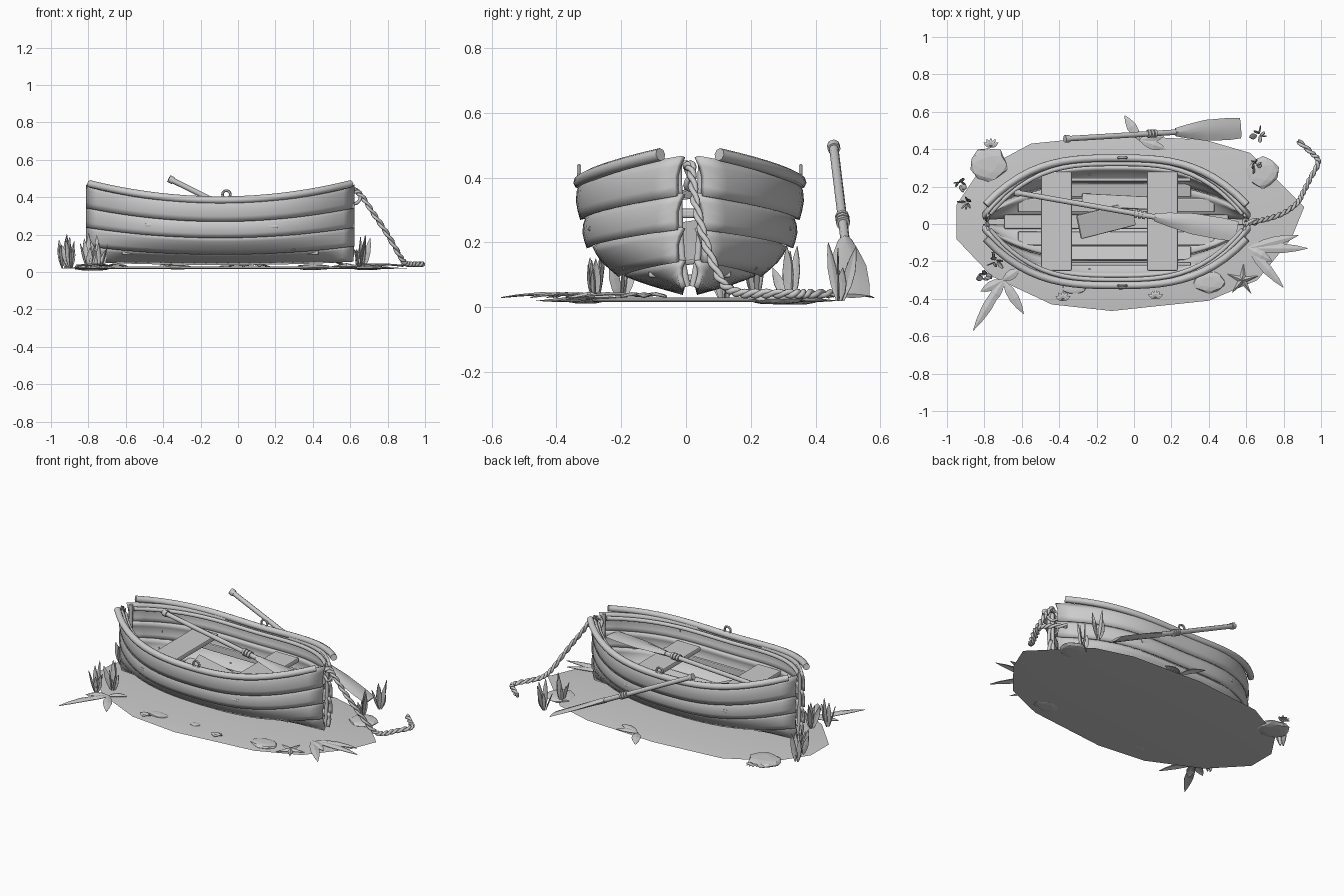
import bpy, bmesh, math, random
from mathutils import Vector, Matrix

if "Cube" in bpy.data.objects:
    bpy.data.objects.remove(bpy.data.objects["Cube"])

random.seed(4)
CX, CY, HL = -0.095, 0.012, 0.712      # boat centre and half length


def mesh(name, verts, faces, smooth=True, thick=0, offset=0):
    me = bpy.data.meshes.new(name)
    me.from_pydata([tuple(v) for v in verts], [], faces)
    bm = bmesh.new()
    bm.from_mesh(me)
    bmesh.ops.recalc_face_normals(bm, faces=bm.faces)
    bm.to_mesh(me)
    bm.free()
    ob = bpy.data.objects.new(name, me)
    bpy.context.collection.objects.link(ob)
    if thick:
        m = ob.modifiers.new("thickness", "SOLIDIFY")
        m.thickness, m.offset = thick, offset
    if smooth:
        bpy.context.view_layer.objects.active = ob
        bpy.ops.object.select_all(action="DESELECT")
        ob.select_set(True)
        bpy.ops.object.shade_smooth_by_angle(angle=math.radians(35))
    return ob


def grid(name, rows, **kw):
    n = len(rows[0])
    verts = [p for r in rows for p in r]
    faces = [(i * n + j, i * n + j + 1, (i + 1) * n + j + 1, (i + 1) * n + j)
             for i in range(len(rows) - 1) for j in range(n - 1)]
    return mesh(name, verts, faces, **kw)


def tube(name, pts, r, sides=8):
    cu = bpy.data.curves.new(name, "CURVE")
    cu.dimensions = "3D"
    cu.bevel_depth, cu.bevel_resolution, cu.use_fill_caps = r, max(0, sides // 2 - 2), True
    sp = cu.splines.new("POLY")
    sp.points.add(len(pts) - 1)
    for p, q in zip(sp.points, pts):
        p.co = (*q, 1)
    ob = bpy.data.objects.new(name, cu)
    bpy.context.collection.objects.link(ob)
    return ob


def box(name, loc, size, rot=(0, 0, 0), bevel=0.006):
    bpy.ops.mesh.primitive_cube_add(size=1, location=loc, rotation=rot)
    ob = bpy.context.object
    ob.name = name
    ob.scale = size
    bpy.ops.object.transform_apply(location=False, rotation=False)
    if bevel:
        m = ob.modifiers.new("bevel", "BEVEL")
        m.width, m.segments = bevel, 2
    return ob


# Shallow sand patch, faceted outline with a slightly domed top
outline = [(.91, .09), (.62, .38), (.38, .45), (-.1, .475), (-.55, .43), (-.83, .28), (-.95, .1),
           (-.95, -.08), (-.76, -.28), (-.44, -.43), (-.12, -.465), (.4, -.41), (.66, -.3), (.84, -.08)]
n = len(outline)
V = [(x * s, y * s, z) for s, z in ((.85, .016), (1, .02), (.8, .031)) for x, y in outline]
F = [(k * n + i, k * n + (i + 1) % n, (k + 1) * n + (i + 1) % n, (k + 1) * n + i)
     for k in range(2) for i in range(n)]
F += [tuple(range(n)), tuple(range(2 * n, 3 * n))]
mesh("sand_patch", V, F)

# Hull: four lapped planks per side, (half width, mid z, end z) at each edge
edges = [(.03, .05, .065), (.2, .105, .145), (.292, .19, .245), (.312, .278, .35), (.332, .385, .465)]


def hull(side, t, e, out=0):
    w, zm, ze = e
    y = .02 + (w - .02) * (1 - abs(t) ** 3) + out
    return Vector((CX + t * HL, CY + side * y, zm + (ze - zm) * t * t))


def lerp(a, b, f):
    return [p + (q - p) * f for p, q in zip(a, b)]


N = 24
for side in (-1, 1):
    for k in range(4):
        rows = []
        for i in range(N + 1):
            t = -1 + 2 * i / N
            row = []
            for j in range(5):
                f = -.06 + 1.06 * j / 4
                row.append(hull(side, t, lerp(edges[k], edges[k + 1], f),
                                .018 * (1 - f) * (k > 0) + .012 * math.sin(math.pi * max(f, 0))))
            rows.append(row)
        ob = grid("hull_plank", rows, thick=.018)
    # Gunwale outer rail and inner rail
    ts = [-.98 + 1.96 * i / N for i in range(N + 1)]
    tube("outer_rail", [(CX + t * HL, CY + side * (.075 + .265 * (1 - abs(t) ** 3)),
                         .385 + .09 * t * t) for t in ts], .02)
    tube("inner_rail", [hull(side, t * .97, edges[4], -.022) - Vector((0, 0, .025)) for t in ts], .013)
    # Ribs at the ends, closing plank tips
    for t in (-.97, .97):
        tube("end_rib", [hull(side, t, e, -.012) for e in edges], .012, 6)
    # Rowlock ring on a peg
    x, y = -.062, CY + side * .342
    bpy.ops.mesh.primitive_torus_add(location=(x, y, .415), rotation=(math.pi / 2, 0, 0), major_radius=.021,
                                     minor_radius=.007, major_segments=14, minor_segments=6)
    bpy.context.object.name = "rowlock_ring"
    box("rowlock_base", (x, y, .392), (.055, .018, .024))
    # Nail heads, cracks and repair pieces on the planking
    for t in (-.8, -.2, .48):
        for k in (1, 2, 3):
            box("plank_nail", hull(side, t, lerp(edges[k], edges[k + 1], .45), .016), (.01, .01, .014), bevel=0)
    for t in (-.52, .39):
        box("repair_patch", hull(side, t, lerp(edges[2], edges[3], .5), .02), (.06, .02, .018),
            rot=(0, 0, side * -.8 * t * t * (1 if t > 0 else -1)))

# Floor boards and cross seats
for i, (y, l, z) in enumerate([(-.17, .8, .12), (-.09, 1.05, .1), (0, 1.2, .09), (.09, 1.05, .1), (.17, .8, .12)]):
    box("floor_board", (CX, CY + y, z), (l, .075, .022), rot=(y * 1.2, 0, 0))
for y in (-.225, .225):
    box("seat_riser", (CX, CY + y, .23), (.8, .02, .04))
for x in (-.415, .152):
    box("seat", (x, CY + .003, .29), (.165, .53, .03), bevel=.008)
box("loose_board", (-.15, .02, .2), (.32, .13, .02), rot=(.15, .35, .25))
box("loose_board", (-.1, .12, .17), (.36, .07, .02), rot=(-.1, -.12, -.05))


# Oars: round shaft, knob, cord wraps and tapering blade
def oar(a, b, wrap):
    a, b = Vector(a), Vector(b)
    d = b - a
    L = d.length
    X = d.normalized()
    Y = Vector((0, 0, 1)).cross(X).normalized()
    M = Matrix((X, Y, X.cross(Y))).transposed()
    P = lambda x, y=0, z=0: a + M @ Vector((x * L, y, z))
    tube("oar_shaft", [P(.01), P(.7)], .0145)
    tube("oar_knob", [P(0), P(.025)], .02)
    for k in range(3):
        tube("oar_wrap", [P(wrap + k * .018), P(wrap + k * .018 + .013)], .022)
    rows = []
    for x, w, h in ((.63, .022, .017), (.7, .038, .016), (.8, .056, .012), (.93, .059, .009), (1, .054, .007)):
        prof = [(-1, 0), (-.5, .7), (0, 1), (.5, .7), (1, 0), (.5, -.7), (0, -1), (-.5, -.7)]
        rows.append([P(x, w * p, h * q) for p, q in prof])
    V = [v for r in rows for v in r]
    F = [(i * 8 + j, i * 8 + (j + 1) % 8, i * 8 + 8 + (j + 1) % 8, i * 8 + 8 + j) for i in range(4) for j in range(8)]
    mesh("oar_blade", V, F + [tuple(range(8)), tuple(range(32, 40))])


oar((-.64, .17, .4), (.55, -.04, .335), .54)
oar((-.37, .455, .5), (.57, .512, .035), .47)

# Mooring rope: two twisted strands along a smoothed path, plus a loop at the bow
path = [Vector(p) for p in ((.6, 0, .44), (.65, .015, .42), (.72, .03, .32), (.8, .06, .2), (.87, .11, .08),
                            (.9, .16, .045), (.94, .24, .042), (.985, .33, .042), (.95, .38, .042), (.865, .455, .042))]
pts = []
for i in range(len(path) - 1):
    p0, p1, p2, p3 = (path[max(0, min(len(path) - 1, i + k))] for k in (-1, 0, 1, 2))
    for s in range(10):
        u = s / 10
        pts.append(.5 * (2 * p1 + (p2 - p0) * u + (2 * p0 - 5 * p1 + 4 * p2 - p3) * u * u
                         + (3 * p1 - p0 - 3 * p2 + p3) * u ** 3))
for ph in (0, math.pi):
    strand = []
    for i, p in enumerate(pts[:-1]):
        d = (pts[i + 1] - p).normalized()
        s = d.cross(Vector((0, 0, 1))).normalized()
        a = i * .8 + ph
        strand.append(p + (s * math.cos(a) + s.cross(d) * math.sin(a)) * .007)
    tube("rope_strand", strand, .009, 6)
tube("rope_loop", [(.62 + .035 * math.cos(a), .012 + .012 * math.sin(a * 2), .405 + .04 * math.sin(a))
                   for a in [i * math.tau / 16 for i in range(17)]], .009, 6)


# Leaves: a tapering creased strip from root to tip
def leaf(name, root, tip, width, sag=0):
    root, tip = Vector(root), Vector(tip)
    d = tip - root
    ang = random.uniform(0, math.tau)
    ref = Vector((math.cos(ang), math.sin(ang), 0)) if abs(d.z) > .05 else Vector((0, 0, 1))
    s = d.cross(ref).normalized()
    nrm = s.cross(d).normalized()
    rows = []
    for f, w in ((0, .2), (.3, .9), (.55, 1), (.8, .6), (1, .03)):
        c = root + d * f + nrm * sag * math.sin(f * math.pi)
        rows.append([c - s * w * width, c + nrm * width * w * .25, c + s * w * width])
    grid(name, rows, smooth=False, thick=.003)


def clump(x, y, h, count=6):
    for k in range(count):
        a = k * math.tau / count + random.random()
        r = random.uniform(.02, .055)
        leaf("reed_leaf", (x + .01 * math.cos(a), y + .01 * math.sin(a), .02),
             (x + r * math.cos(a), y + r * math.sin(a), h * random.uniform(.6, 1)), .016)


for x, y, h in ((-.93, .215, .21), (-.895, .115, .18), (-.8, -.28, .21), (-.74, -.2, .2), (.65, .32, .19), (.665, .475, .2)):
    clump(x, y, h)

# Flat seaweed fronds on the ground: root, then tips
for root, tips in (((-.7, -.3), ((-.86, -.57), (-.59, -.48), (-.77, -.43), (-.61, -.24), (-.82, -.36))),
                   ((.61, -.13), ((.93, -.13), (.8, -.34), (.88, -.06), (.74, -.2))),
                   ((.03, .45), ((-.05, .58), (.17, .4), (.16, .47)))):
    for t in tips:
        leaf("seaweed_frond", (*root, .032), (*t, .03), .026, .008)


# Flat rocks
def rock(x, y, rx, ry, h):
    bpy.ops.mesh.primitive_ico_sphere_add(subdivisions=2, radius=1, location=(x, y, .026))
    ob = bpy.context.object
    ob.name = "rock"
    for v in ob.data.vertices:
        k = random.uniform(.88, 1.08)
        v.co = Vector((v.co.x * rx * k, v.co.y * ry * k, max(-.7, min(.7, v.co.z)) * h))


for r in ((-.775, .32, .1, .09, .025), (.69, .275, .085, .085, .022), (.4, -.31, .09, .06, .02),
          (-.32, -.34, .07, .035, .016), (-.07, -.33, .035, .025, .014)):
    rock(*r)

# Starfish
c = Vector((.58, -.3, .03))
ring = [c + Vector((math.cos(a), math.sin(a), 0)) * r for a, r in
        [(i * math.pi / 5 + .25, .025 if i % 2 else .09) for i in range(10)]]
V = ring + [c + Vector((0, 0, .018)), c - Vector((0, 0, .012))]
mesh("starfish", V, [(i, (i + 1) % 10, k) for i in range(10) for k in (10, 11)], smooth=False)

# Small fan shells
for x, y in ((-.38, -.395), (.115, -.385), (-.765, .425)):
    for k in range(5):
        a = math.radians(30 + k * 30)
        leaf("fan_shell", (x, y - .015, .03), (x + .045 * math.cos(a), y - .015 + .05 * math.sin(a), .036), .01, .006)
